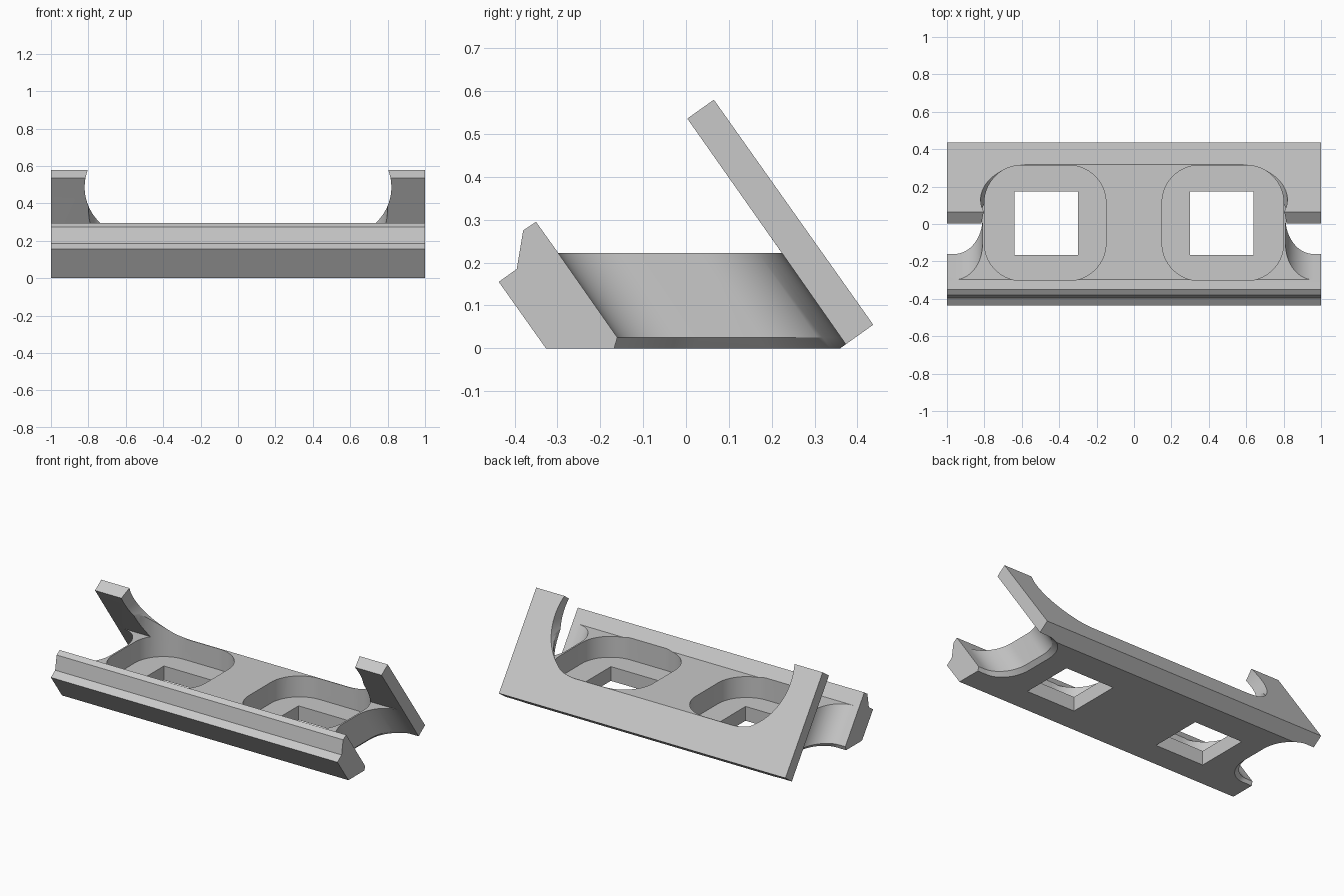
import bpy, bmesh, math

if "Cube" in bpy.data.objects:
    bpy.data.objects.remove(bpy.data.objects["Cube"], do_unlink=True)

DECK = 0.222      # height of the deck
FLOOR = 0.09      # height of the pocket floors
LEAN = 0.7        # backward slope of the rear wall and front lip

grey = bpy.data.materials.new("light_grey")
grey.use_nodes = True
grey.diffuse_color = (0.58, 0.58, 0.58, 1)
grey.node_tree.nodes["Principled BSDF"].inputs["Base Color"].default_value = (0.58, 0.58, 0.58, 1)


def loft(name, rings):
    """Closed solid through matching rings of points."""
    bm = bmesh.new()
    loops = [[bm.verts.new(p) for p in ring] for ring in rings]
    n = len(loops[0])
    for a, b in zip(loops, loops[1:]):
        for i in range(n):
            j = (i + 1) % n
            bm.faces.new((a[i], a[j], b[j], b[i]))
    bm.faces.new(loops[0])
    bm.faces.new(loops[-1])
    bmesh.ops.recalc_face_normals(bm, faces=bm.faces)
    mesh = bpy.data.meshes.new(name)
    bm.to_mesh(mesh)
    bm.free()
    mesh.materials.append(grey)
    obj = bpy.data.objects.new(name, mesh)
    bpy.context.collection.objects.link(obj)
    return obj


def arc(cx, cy, rx, ry, start, end, steps=16):
    angles = [math.radians(start + (end - start) * i / steps) for i in range(steps + 1)]
    return [(cx + rx * math.cos(a), cy + ry * math.sin(a)) for a in angles]


def rounded_rect(x0, x1, y0, y1, r):
    return (arc(x1 - r, y1 - r, r, r, 0, 90) + arc(x0 + r, y1 - r, r, r, 90, 180)
            + arc(x0 + r, y0 + r, r, r, 180, 270) + arc(x1 - r, y0 + r, r, r, 270, 360))


def recess_ring(side, z, grow):
    """Side recess outline, sheared along the leaning wall."""
    shift = -LEAN * (z - DECK)
    x, front, back, rx, ry = 0.81 - grow, -0.298 + shift - grow, 0.224 + shift, 0.15, 0.19
    pts = [(1.2, front)] + arc(x + rx, front + ry, rx, ry, 270, 180)
    pts += arc(x + rx, back - ry, rx, ry, 180, 90) + [(1.2, back)]
    return [(side * px, py, z) for px, py in pts]


# Body: one side profile carried across the full width
profile = [(-0.437, 0.155), (-0.327, 0), (0.36, 0), (0.437, 0.055), (0.065, 0.58),
           (0.003, 0.536), (0.224, DECK), (-0.298, DECK), (-0.35, 0.295),
           (-0.38, 0.275), (-0.395, 0.185)]
body = loft("bracket_body", [[(x, y, z) for y, z in profile] for x in (-1, 1)])

# Wide opening in the rear wall with round lower corners
right = arc(0.55, 0.487, 0.27, 0.265, -90, 40, 24)
opening = [(-x, z) for x, z in reversed(right)] + right
opening += [(0.7, 0.7), (-0.7, 0.7)]
opening = [(x, max(z, DECK)) for x, z in opening]
cutters = [loft("rear_opening_cutter", [[(x, y, z) for x, z in opening] for y in (-0.2, 0.7)])]

for side in (-1, 1):
    # Rounded pocket and the square hole through its floor
    pocket = rounded_rect(0.15, 0.8, -0.303, 0.314, 0.2)
    cutters.append(loft("pocket_cutter", [[(side * x, y, z) for x, y in pocket] for z in (FLOOR, 0.8)]))
    hole = [(0.3, -0.165), (0.64, -0.165), (0.64, 0.175), (0.3, 0.175)]
    cutters.append(loft("hole_cutter", [[(side * x, y, z) for x, y in hole] for z in (-0.1, 0.15)]))
    # Scooped end recess with a chamfered lower rim
    rings = [recess_ring(side, z, g) for z, g in ((-0.02, 0.045), (0.025, 0), (0.26, 0))]
    cutters.append(loft("end_recess_cutter", rings))

bpy.context.view_layer.objects.active = body
for cutter in cutters:
    cutter.hide_render = True
    mod = body.modifiers.new(cutter.name, "BOOLEAN")
    mod.operation = "DIFFERENCE"
    mod.solver = "EXACT"
    mod.object = cutter
    bpy.ops.object.modifier_apply(modifier=mod.name)
for cutter in cutters:
    bpy.data.objects.remove(cutter, do_unlink=True)

# Smooth the scoops, keep the machined edges crisp
bpy.ops.object.select_all(action="DESELECT")
body.select_set(True)
bpy.ops.object.shade_smooth_by_angle(angle=math.radians(25))
